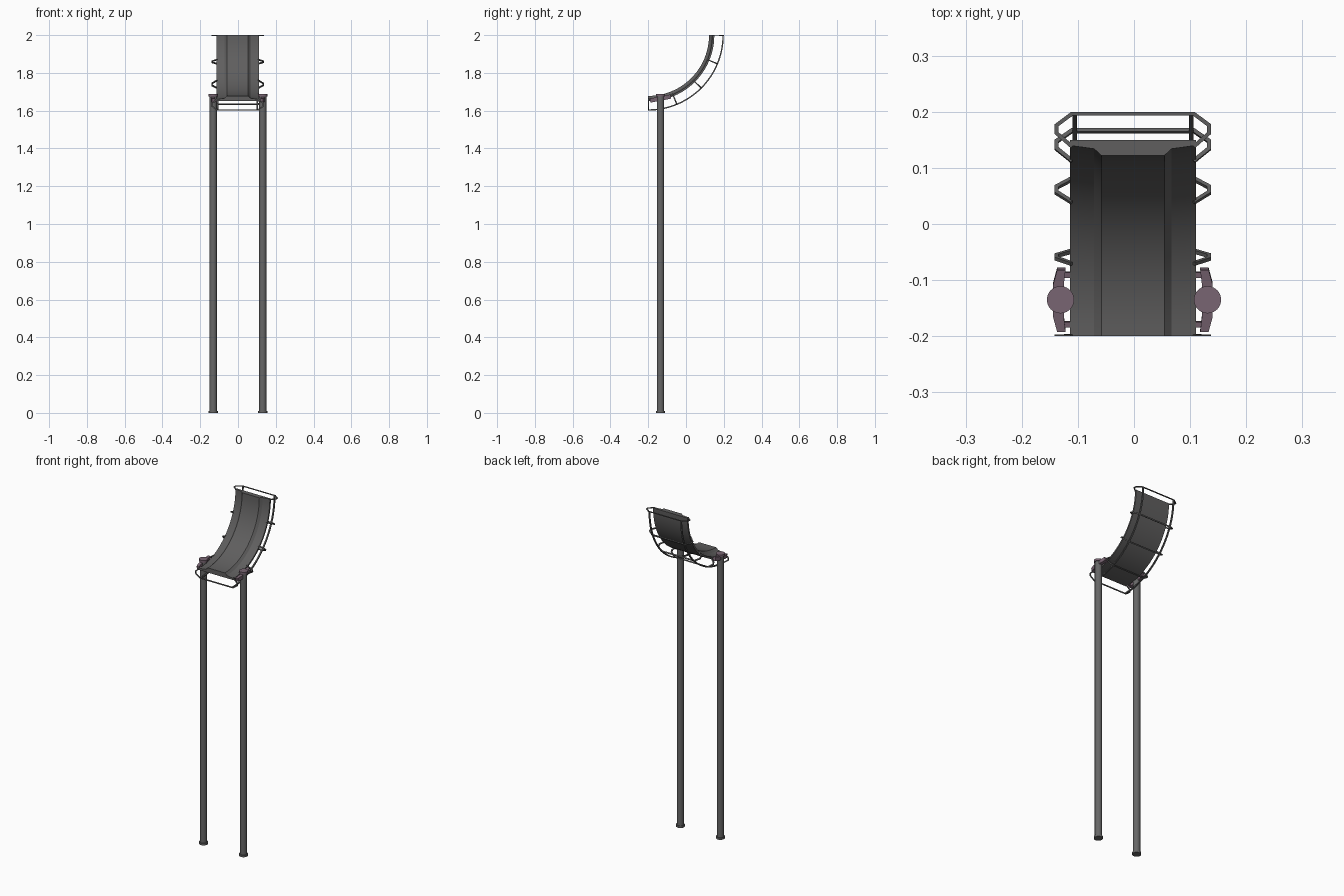
import bpy, bmesh, math
from mathutils import Vector, Matrix

if "Cube" in bpy.data.objects:
    bpy.data.objects.remove(bpy.data.objects["Cube"])

CY, CZ = -0.2, 2.0      # centre of the quarter-circle bend
CX = -0.002


def mat(name, c):
    m = bpy.data.materials.new(name)
    m.diffuse_color = (*c, 1)
    m.use_nodes = True
    m.node_tree.nodes["Principled BSDF"].inputs["Base Color"].default_value = m.diffuse_color
    return m


GREY = mat("belt grey", (0.115, 0.113, 0.113))
STEEL = mat("leg grey", (0.135, 0.135, 0.135))
WIRE = mat("frame grey", (0.11, 0.11, 0.11))
MAUVE = mat("bracket mauve", (0.19, 0.13, 0.17))


def bend(x, r, a):
    return Vector((x + CX, CY + r * math.sin(a), CZ - r * math.cos(a)))


def finish(name, bm, material, smooth=True):
    bmesh.ops.recalc_face_normals(bm, faces=bm.faces)
    me = bpy.data.meshes.new(name)
    bm.to_mesh(me)
    bm.free()
    me.materials.append(material)
    ob = bpy.data.objects.new(name, me)
    bpy.context.collection.objects.link(ob)
    if smooth:
        bpy.ops.object.select_all(action='DESELECT')
        ob.select_set(True)
        bpy.context.view_layer.objects.active = ob
        bpy.ops.object.shade_smooth_by_angle(angle=math.radians(30))
    return ob


def sweep(name, profile, material, a0=0.0, a1=math.pi / 2, n=24):
    """Sweep a closed (x, radius) profile along the bend."""
    bm = bmesh.new()
    rings = [[bm.verts.new(bend(x, r, a0 + (a1 - a0) * i / n)) for x, r in profile]
             for i in range(n + 1)]
    k = len(profile)
    for p, q in zip(rings, rings[1:]):
        for j in range(k):
            bm.faces.new((p[j], p[(j + 1) % k], q[(j + 1) % k], q[j]))
    bm.faces.new(rings[0])
    bm.faces.new(rings[-1])
    return finish(name, bm, material)


def box(x, r, w, h):
    return [(x - w, r - h), (x + w, r - h), (x + w, r + h), (x - w, r + h)]


def cylinder(name, x, y, z0, z1, rad, material, sides=24):
    bm = bmesh.new()
    bmesh.ops.create_cone(bm, cap_ends=True, segments=sides, radius1=rad, radius2=rad,
                          depth=z1 - z0, matrix=Matrix.Translation((x, y, (z0 + z1) / 2)))
    return finish(name, bm, material)


# curved trough with raised middle
half = [(0.1125, 0.35), (0.1125, 0.34), (0.069, 0.334), (0.056, 0.322)]
sweep("curved_trough", half + [(-x, r) for x, r in reversed(half)], GREY)

# long rails under the trough
for s, side in ((-1, "left"), (1, "right")):
    sweep(side + "_rail", box(s * 0.104, 0.3965, 0.004, 0.0035), WIRE)

# hoops around the underside
hoop = [(0.1085, 0.338), (0.136, 0.362), (0.136, 0.376), (0.1085, 0.3965)]
hoop = hoop + [(-x, r) for x, r in reversed(hoop)]
t = 0.0035
for i in range(5):
    a = i * math.pi / 8
    da = 0.009
    lo, hi = max(0, a - da), min(math.pi / 2, a + da)
    bm = bmesh.new()
    pts = [Vector(p) for p in hoop]
    rows = []
    for j, p in enumerate(pts):
        d0 = (p - pts[j - 1]).normalized() if j else None
        d1 = (pts[j + 1] - p).normalized() if j < len(pts) - 1 else None
        d0, d1 = d0 or d1, d1 or d0
        n0, n1 = Vector((-d0.y, d0.x)), Vector((-d1.y, d1.x))
        m = (n0 + n1).normalized()
        m *= t / max(0.4, m.dot(n0))
        rows.append([bm.verts.new(bend(q.x, q.y, b)) for q, b in
                     ((p + m, lo), (p - m, lo), (p - m, hi), (p + m, hi))])
    for u, v in zip(rows, rows[1:]):
        for k in range(4):
            bm.faces.new((u[k], u[(k + 1) % 4], v[(k + 1) % 4], v[k]))
    bm.faces.new(rows[0])
    bm.faces.new(rows[-1])
    finish(f"hoop_{i + 1}", bm, WIRE, False)

# legs, feet, caps and tilted clamps
LY = -0.135
tilt = Matrix.Translation((0, LY, 1.664)) @ Matrix.Rotation(math.pi / 16, 4, 'X')
for s, side in ((-1, "left"), (1, "right")):
    x = s * 0.131
    cylinder(side + "_leg", x, LY, 0.004, 1.68, 0.0195, STEEL)
    cylinder(side + "_foot", x, LY, 0.0, 0.011, 0.0243, STEEL)
    cylinder(side + "_cap", x, LY, 1.675, 1.688, 0.0243, MAUVE)
    plan = [(0.120, -0.056), (0.135, -0.056), (0.142, -0.03), (0.142, 0.03),
            (0.135, 0.056), (0.120, 0.056), (0.123, 0.03), (0.123, -0.03)]
    bm = bmesh.new()
    low = [bm.verts.new((s * px + CX, py, -0.011)) for px, py in plan]
    top = [bm.verts.new((s * px + CX, py, 0.011)) for px, py in plan]
    bm.faces.new(low)
    bm.faces.new(top)
    for j in range(8):
        k = (j + 1) % 8
        bm.faces.new((low[j], low[k], top[k], top[j]))
    # pegs joining clamp to trough
    for py in (-0.045, 0.045):
        bmesh.ops.create_cube(bm, size=1, matrix=Matrix.Translation((s * 0.117 + CX, py, -0.002))
                              @ Matrix.Diagonal((0.014, 0.01, 0.012, 1)))
    bm.transform(tilt)
    finish(side + "_clamp", bm, MAUVE, False)
